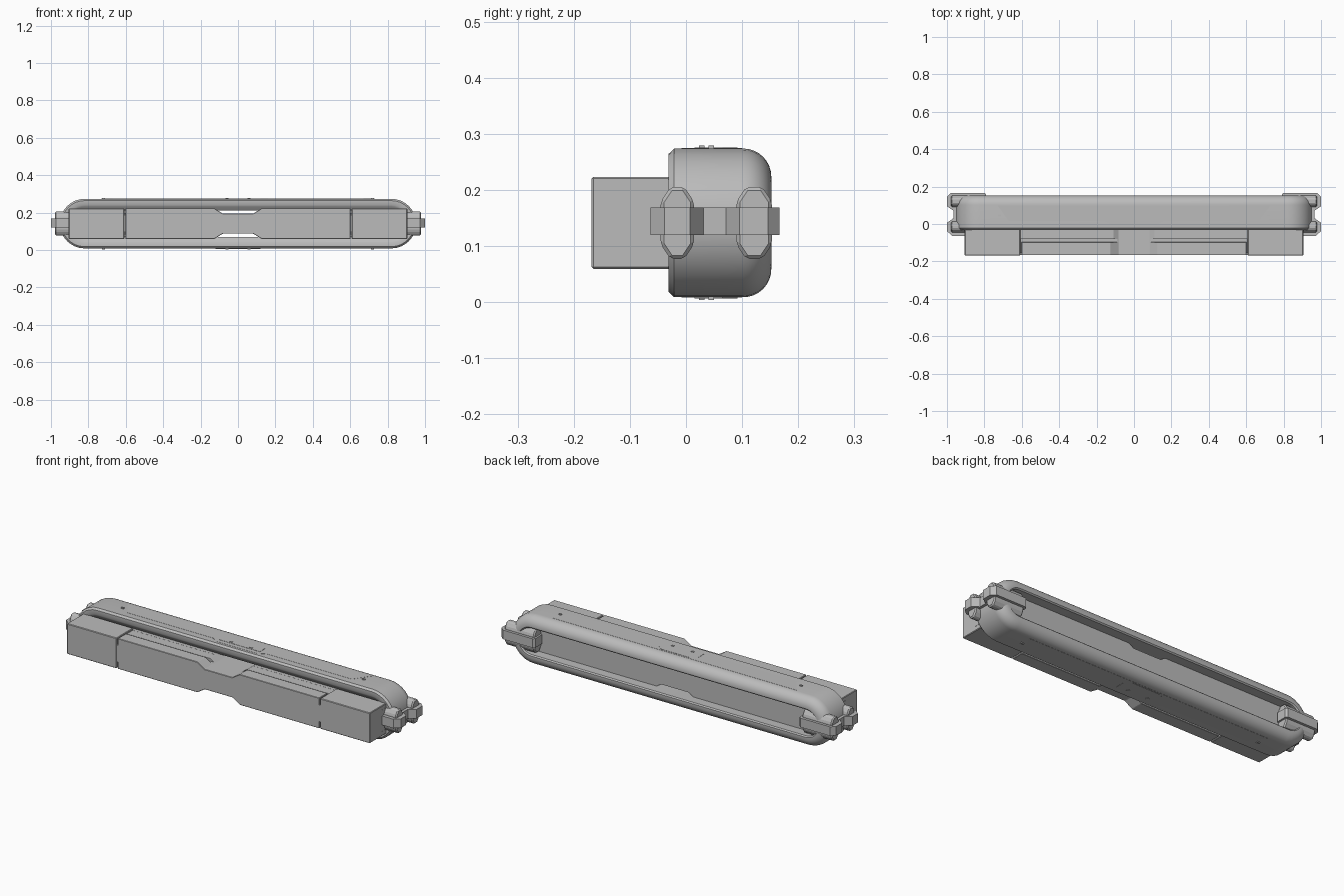
import bpy, bmesh, math

if "Cube" in bpy.data.objects:
    bpy.data.objects.remove(bpy.data.objects["Cube"])

ZC = 0.1415
grey = bpy.data.materials.new("mid grey")
grey.diffuse_color = (0.5, 0.5, 0.5, 1)
grey.use_nodes = True
grey.node_tree.nodes["Principled BSDF"].inputs["Base Color"].default_value = grey.diffuse_color


def finish(name, bm, bevel=0, smooth=False):
    bmesh.ops.recalc_face_normals(bm, faces=bm.faces)
    me = bpy.data.meshes.new(name)
    bm.to_mesh(me)
    bm.free()
    ob = bpy.data.objects.new(name, me)
    bpy.context.collection.objects.link(ob)
    me.materials.append(grey)
    if bevel:
        m = ob.modifiers.new("edge", 'BEVEL')
        m.width = bevel
        m.segments = 1
    if smooth:
        bpy.ops.object.select_all(action='DESELECT')
        bpy.context.view_layer.objects.active = ob
        ob.select_set(True)
        bpy.ops.object.shade_smooth_by_angle(angle=math.radians(32))
    return ob


def prism(name, pts, axis, lo, hi, bevel=0):
    """Extrude a 2D outline along one axis."""
    def place(p, t):
        return {'x': (t, p[0], p[1]), 'y': (p[0], t, p[1]), 'z': (p[0], p[1], t)}[axis]
    bm = bmesh.new()
    a = [bm.verts.new(place(p, lo)) for p in pts]
    b = [bm.verts.new(place(p, hi)) for p in pts]
    bm.faces.new(a)
    bm.faces.new(b)
    for i in range(len(pts)):
        j = (i + 1) % len(pts)
        bm.faces.new((a[i], a[j], b[j], b[i]))
    return finish(name, bm, bevel)


def box(name, x, y, z, bevel=0):
    return prism(name, [(x[0], y[0]), (x[1], y[0]), (x[1], y[1]), (x[0], y[1])],
                 'z', z[0], z[1], bevel)


def stadium(r, half=0.82, n=16):
    pts = []
    for s in (1, -1):
        for i in range(n + 1):
            t = -math.pi / 2 + math.pi * i / n
            pts.append((s * (half + r * math.cos(t)), ZC + s * r * math.sin(t)))
    return pts


# rounded hollow shell: cross-section (radius, y) swept round a stadium
R = 0.1325
section = [(0.071, -0.010), (0.090, -0.025), (0.100, -0.031), (0.123, -0.031), (R, -0.021)]
for i in range(9):
    t = math.pi / 2 * i / 8
    section.append((R - 0.05 + 0.05 * math.cos(t), 0.102 + 0.05 * math.sin(t)))
section += [(0.077, 0.152), (0.071, 0.146)]
bm = bmesh.new()
rings = [[bm.verts.new((x, y, z)) for x, z in stadium(r)] for r, y in section]
for k, ring in enumerate(rings):
    nxt = rings[(k + 1) % len(rings)]
    for i in range(len(ring)):
        j = (i + 1) % len(ring)
        bm.faces.new((ring[i], ring[j], nxt[j], nxt[i]))
finish("shell", bm, smooth=True)


def notched(half_x, h, notch):
    """Front outline with a trapezoid notch at the middle of top and bottom."""
    w = 0.082 + 1.6 * (h - notch)
    top = [(-half_x, h), (-w, h), (-0.082, notch), (0.082, notch), (w, h), (half_x, h)]
    return [(x, ZC + z) for x, z in top] + [(x, ZC - z) for x, z in reversed(top)]


# inner panel and stepped body behind the front bar
prism("inner_panel", notched(0.86, 0.0725, 0.054), 'y', -0.03, 0.095)
prism("channel_body", notched(0.62, 0.072, 0.054), 'y', -0.08, -0.03)
prism("channel_groove", notched(0.62, 0.058, 0.054), 'y', -0.155, -0.08)
prism("front_bar", notched(0.602, 0.082, 0.054), 'y', -0.167, -0.097, 0.002)

# end blocks of the front bar, with a seam open only near top and bottom
for s in (-1, 1):
    box("end_block", sorted((s * 0.608, s * 0.905)), (-0.168, -0.025),
        (ZC - 0.082, ZC + 0.082), 0.003)
    box("seam_filler", sorted((s * 0.595, s * 0.615)), (-0.1665, -0.10), (ZC - 0.045, ZC + 0.045))
    for v in (-1, 1):
        box("end_block_rib", sorted((s * 0.903, s * 0.906)), (-0.072, -0.03),
            (ZC + v * 0.058 - 0.002, ZC + v * 0.058 + 0.002))


# clamps at both ends, front and back
def octagon(y0, y1, hz, c):
    return [(y0, ZC - hz + c * 1.5), (y0 + c, ZC - hz), (y1 - c, ZC - hz), (y1, ZC - hz + c * 1.5),
            (y1, ZC + hz - c * 1.5), (y1 - c, ZC + hz), (y0 + c, ZC + hz), (y0, ZC + hz - c * 1.5)]


back_strap = [(0.79, 0.10), (0.79, 0.158), (0.80, 0.167), (0.978, 0.167),
              (1.0, 0.146), (1.0, 0.095), (0.965, 0.071), (0.965, 0.05), (0.93, 0.05)]
front_strap = [(0.87, 0.05), (0.965, 0.05), (0.965, 0.031), (1.0, 0.007), (1.0, -0.038),
               (0.972, -0.063), (0.905, -0.063), (0.87, -0.04)]
for s in (-1, 1):
    for name, y0, y1, x0 in (("back_clamp", 0.09, 0.153, 0.80), ("front_clamp", -0.045, 0.014, 0.89)):
        prism(name, octagon(y0, y1, 0.064, 0.017), 'x', *sorted((s * x0, s * 0.978)), 0.006)
    for name, pts in (("back_strap", back_strap), ("front_strap", front_strap)):
        prism(name, [(s * x, y) for x, y in pts], 'z', ZC - 0.022, ZC + 0.027)

# thin cover plates, badge plates and bolts on top and underside
cover = [(-0.67, 0.015), (-0.16, 0.015), (-0.12, -0.008), (0.12, -0.008), (0.16, 0.015),
         (0.67, 0.015), (0.73, 0.10), (-0.73, 0.10)]
badge = [(-0.12, 0.015), (0.12, 0.015), (0.12, 0.065), (0.085, 0.092), (-0.085, 0.092), (-0.12, 0.065)]
for v in (-1, 1):
    def layer(h):
        return sorted((ZC + v * (R - 0.004), ZC + v * (R + h)))
    prism("cover_plate", cover, 'z', *layer(0.0008))
    prism("badge_plate", badge, 'z', *layer(0.002))
    for x, y in ((-0.72, 0.045), (-0.06, 0.028), (0.06, 0.028), (0.72, 0.045)):
        box("bolt", (x - 0.008, x + 0.008), (y - 0.005, y + 0.005), layer(0.005))
